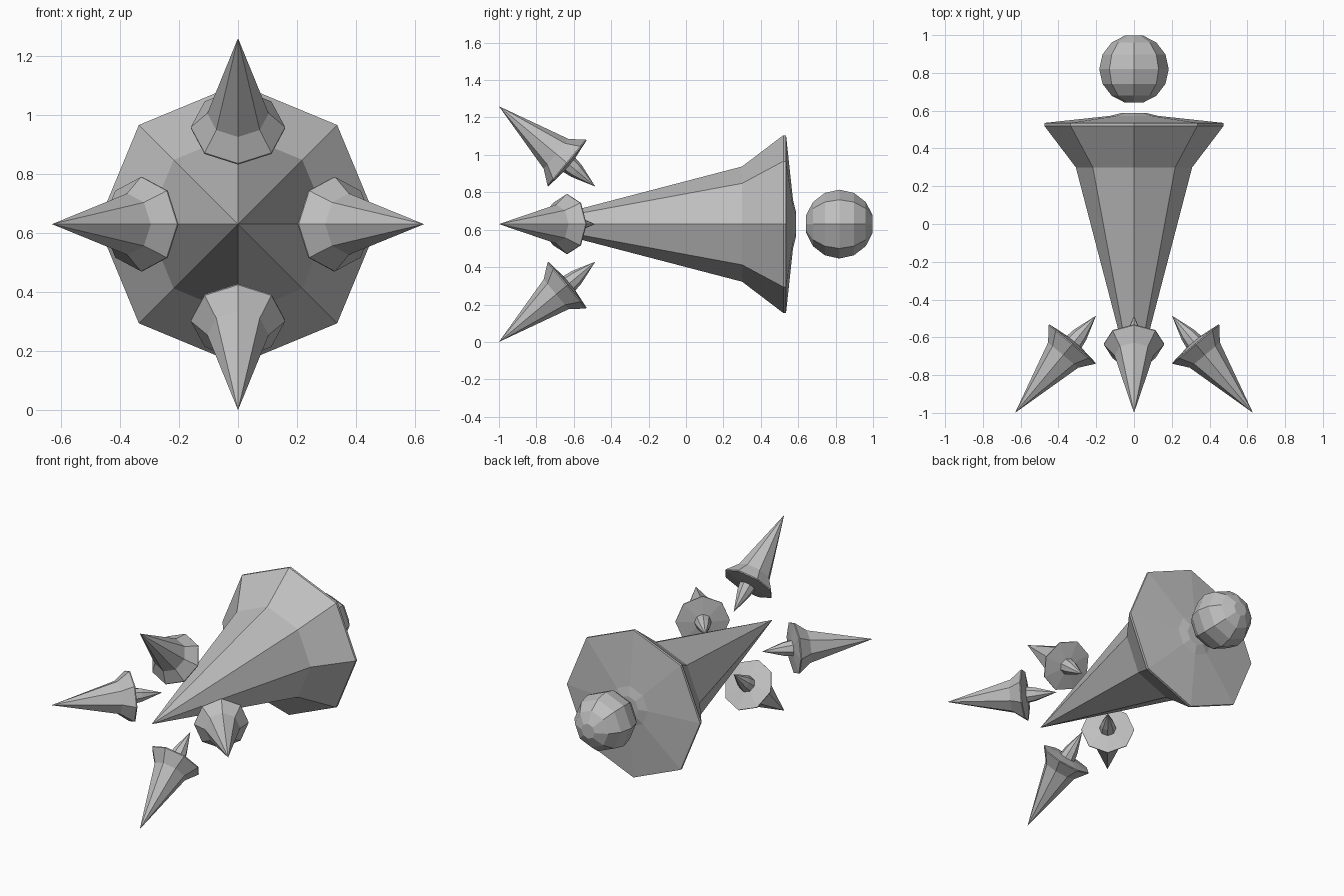
import bpy, bmesh, math
from mathutils import Matrix, Vector

if "Cube" in bpy.data.objects:
    bpy.data.objects.remove(bpy.data.objects["Cube"])

SIDES = 8
CENTRE = Vector((0, 0, 0.63))

grey = bpy.data.materials.new("plain_grey")
grey.diffuse_color = (0.52, 0.52, 0.52, 1)
grey.use_nodes = True
grey.node_tree.nodes["Principled BSDF"].inputs["Base Color"].default_value = grey.diffuse_color


def lathe(name, profile, origin, axis, side):
    """Revolve (distance, radius) points about axis; one corner lies along side."""
    axis, side = axis.normalized(), side.normalized()
    other = axis.cross(side)
    bm = bmesh.new()
    rings = []
    for d, r in profile:
        base = origin + axis * d
        if r == 0:
            rings.append([bm.verts.new(base)])
            continue
        angles = [math.tau * i / SIDES for i in range(SIDES)]
        rings.append([bm.verts.new(base + side * r * math.cos(a) + other * r * math.sin(a))
                      for a in angles])
    for a, b in zip(rings, rings[1:]):
        for i in range(SIDES):
            j = (i + 1) % SIDES
            if len(a) == 1:
                bm.faces.new((a[0], b[j], b[i]))
            elif len(b) == 1:
                bm.faces.new((a[i], a[j], b[0]))
            else:
                bm.faces.new((a[i], a[j], b[j], b[i]))
    for ring in (rings[0], rings[-1]):
        if len(ring) > 1:
            bm.faces.new(ring)
    bmesh.ops.recalc_face_normals(bm, faces=bm.faces)
    mesh = bpy.data.meshes.new(name)
    bm.to_mesh(mesh)
    bm.free()
    mesh.materials.append(grey)
    obj = bpy.data.objects.new(name, mesh)
    bpy.context.collection.objects.link(obj)
    return obj


back = Vector((0, 1, 0))
right = Vector((1, 0, 0))

# Main body: long spike that flares into a shallow-domed disc
body = [(-0.88, 0), (0.30, 0.308), (0.52, 0.475), (0.535, 0.475),
        (0.572, 0.13), (0.587, 0.07)]
lathe("body", body, CENTRE, back, right)

# Ball floating behind the body
R = 0.184
ball = [(0.82 + R * math.sin(math.radians(a)), R * math.cos(math.radians(a)))
        for a in range(-75, 76, 25)]
lathe("rear_ball", ball, CENTRE, back, right)

# Four thorns around the tip, splayed outwards, each with a small inner spike
thorn = [(0, 0), (0.398, 0.104), (0.471, 0.16), (0.477, 0.16),
         (0.49, 0.05), (0.54, 0.042), (0.67, 0)]
for k, name in enumerate(("right", "top", "left", "bottom")):
    turn = Matrix.Rotation(-k * math.pi / 2, 3, 'Y')
    lathe(name + "_thorn", thorn,
          CENTRE + turn @ Vector((0.63, -1, 0)),
          turn @ Vector((-0.64, 0.768, 0)),
          turn @ Vector((0.768, 0.64, 0)))
